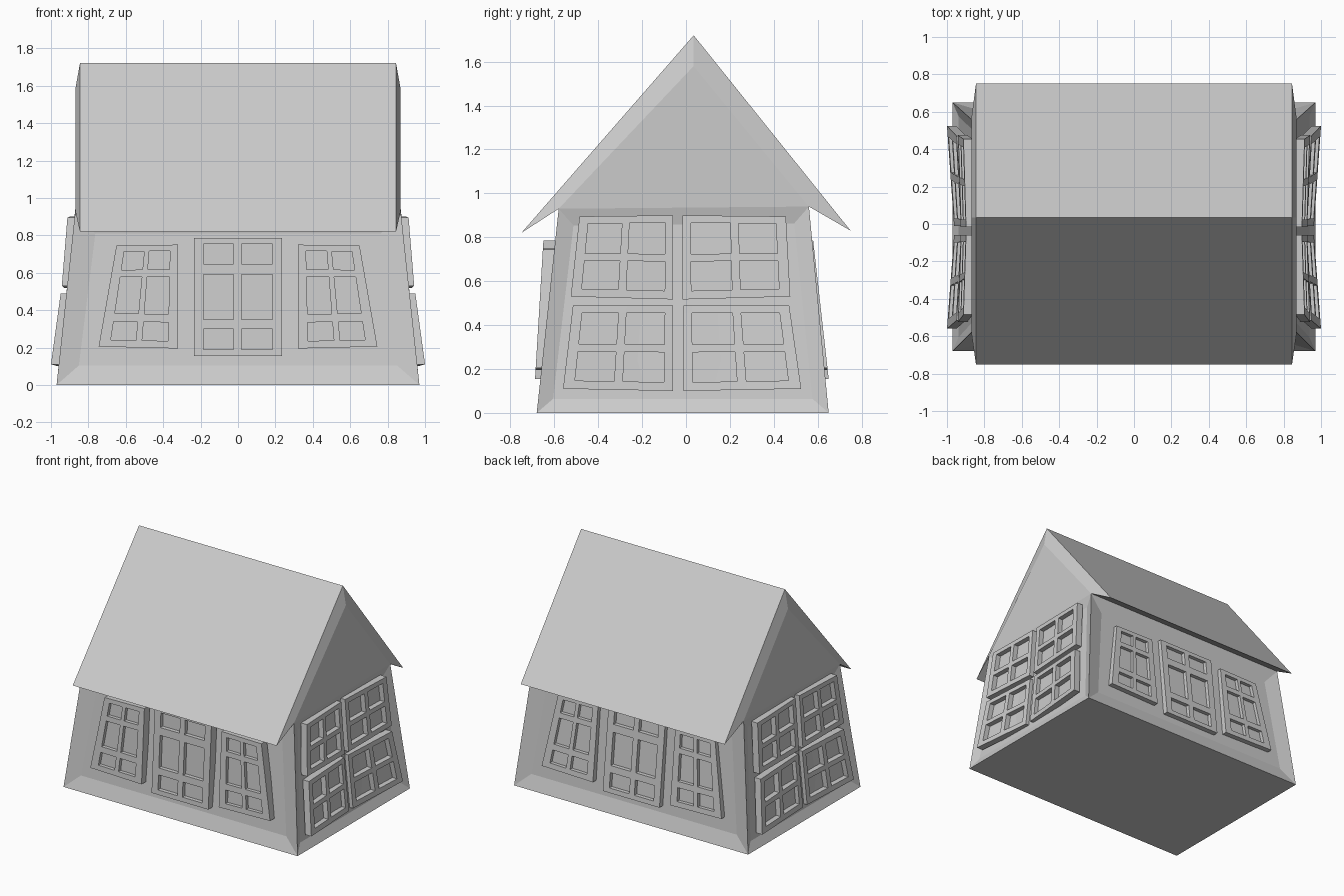
import bpy, bmesh
from mathutils import Vector

if "Cube" in bpy.data.objects:
    bpy.data.objects.remove(bpy.data.objects["Cube"])


def finish(bm, name):
    bmesh.ops.recalc_face_normals(bm, faces=bm.faces)
    me = bpy.data.meshes.new(name)
    bm.to_mesh(me)
    bm.free()
    ob = bpy.data.objects.new(name, me)
    bpy.context.collection.objects.link(ob)
    return ob


def cuts(openings):
    """Flatten (start, end) openings into grid lines from 0 to 1."""
    return [0] + [v for o in openings for v in o] + [1]


def panel(name, quad, inward, cols, rows, recess):
    """Skewed frame with openings; quad = bottom-left, bottom-right, top-right, top-left."""
    a, b, c, d = map(Vector, quad)
    inward = Vector(inward)
    us, vs = cuts(cols), cuts(rows)
    bm = bmesh.new()
    grid = [[bm.verts.new(a.lerp(b, u).lerp(d.lerp(c, u), v)) for u in us] for v in vs]
    faces = []
    for j in range(len(vs) - 1):
        for i in range(len(us) - 1):
            if not (i % 2 and j % 2):
                faces.append(bm.faces.new((grid[j][i], grid[j][i + 1],
                                           grid[j + 1][i + 1], grid[j + 1][i])))
    ext = bmesh.ops.extrude_face_region(bm, geom=faces, use_keep_orig=True)
    for v in [g for g in ext["geom"] if isinstance(g, bmesh.types.BMVert)]:
        v.co += inward
    finish(bm, name)
    # glass behind the openings
    bm = bmesh.new()
    bm.faces.new([bm.verts.new(p + inward * recess) for p in (a, b, c, d)])
    finish(bm, name + "_glass")


# Tapered walls with sunken wall fields
X0, X1, XR = 0.97, 0.87, 0.845
bm = bmesh.new()
ends = []
for s in (-1, 1):
    ends.append([bm.verts.new(p) for p in (
        (s * X0, -0.68, 0), (s * X0, 0.65, 0),
        (s * X1, 0.56, 0.94), (s * X1, -0.58, 0.93), (s * X1, 0.035, 1.58))])
L, R = ends
bm.faces.new((L[0], L[1], R[1], R[0]))
long_walls = [bm.faces.new((L[0], R[0], R[3], L[3])), bm.faces.new((L[1], R[1], R[2], L[2]))]
side_walls = [bm.faces.new(e[:4]) for e in ends]
for e in ends:
    bm.faces.new((e[3], e[2], e[4]))
bmesh.ops.recalc_face_normals(bm, faces=bm.faces)
for f in long_walls + side_walls:
    f.normal_update()
# orient outward explicitly before the inset, as the shell is open at the top
for f in long_walls + side_walls:
    if f.normal.dot(f.calc_center_median() - Vector((0, 0, 0.45))) < 0:
        f.normal_flip()
bmesh.ops.inset_individual(bm, faces=long_walls, thickness=0.16, depth=-0.025)
bmesh.ops.inset_individual(bm, faces=side_walls, thickness=0.1, depth=-0.025)
finish(bm, "walls")

# Roof slopes, soffits and bevelled gable trim
bm = bmesh.new()
rings = []
for s in (-1, 1):
    outer = [bm.verts.new((s * XR, y, z)) for y, z in ((-0.75, 0.82), (0.035, 1.72), (0.75, 0.83))]
    inner = [bm.verts.new((s * X1, y, z)) for y, z in ((-0.58, 0.93), (0.035, 1.58), (0.56, 0.94))]
    rings.append((outer, inner))
    for i in (0, 1):
        bm.faces.new((outer[i], outer[i + 1], inner[i + 1], inner[i]))
(lo, li), (ro, ri) = rings
for i in (0, 1):
    bm.faces.new((lo[i], ro[i], ro[i + 1], lo[i + 1]))
    bm.faces.new((li[i], ri[i], ri[i + 1], li[i + 1]))
for i in (0, 2):
    bm.faces.new((lo[i], ro[i], ri[i], li[i]))
finish(bm, "roof")

# Doors and windows on the long walls
ROWS = [(0.07, 0.25), (0.33, 0.69), (0.76, 0.94)]
for side, s, y_bot, y_top in (("front", -1, -0.685, -0.65), ("back", 1, 0.645, 0.58)):
    def P(x, z):
        return (x, y_bot + (y_top - y_bot) * (z - 0.2) / 0.58, z)
    inward = (0, -s * 0.065, 0)
    panel(side + "_door", [P(-0.235, 0.155), P(0.235, 0.155), P(0.235, 0.785), P(-0.235, 0.785)],
          inward, [(0.11, 0.45), (0.54, 0.89)], [(0.055, 0.23), (0.31, 0.69), (0.78, 0.95)], 0.45)
    for m, tag in ((-1, "left"), (1, "right")):
        panel(f"{side}_window_{tag}",
              [P(m * 0.32, 0.195), P(m * 0.745, 0.205), P(m * 0.65, 0.745), P(m * 0.32, 0.75)],
              inward, [(0.13, 0.46), (0.54, 0.86)], ROWS, 0.4)

# Flared windows on both end walls: y inner, outer bottom, outer top
LOWER = [(0.962, 0.1), (1.0, 0.11), (0.948, 0.49), (0.922, 0.49)]
UPPER = [(0.927, 0.517), (0.942, 0.53), (0.912, 0.895), (0.898, 0.9)]
for s, side in ((-1, "left"), (1, "right")):
    for name, ring, near, far in (
            ("lower_front", LOWER, -0.06, (-0.56, -0.515)),
            ("lower_back", LOWER, -0.012, (0.525, 0.47)),
            ("upper_front", UPPER, -0.06, (-0.525, -0.485)),
            ("upper_back", UPPER, -0.015, (0.475, 0.455))):
        ys = (near, far[0], far[1], near)
        panel(f"{side}_window_{name}", [(s * x, y, z) for (x, z), y in zip(ring, ys)],
              (-s * 0.05, 0, 0), [(0.08, 0.46), (0.54, 0.9)], [(0.1, 0.45), (0.54, 0.91)], 0.75)
